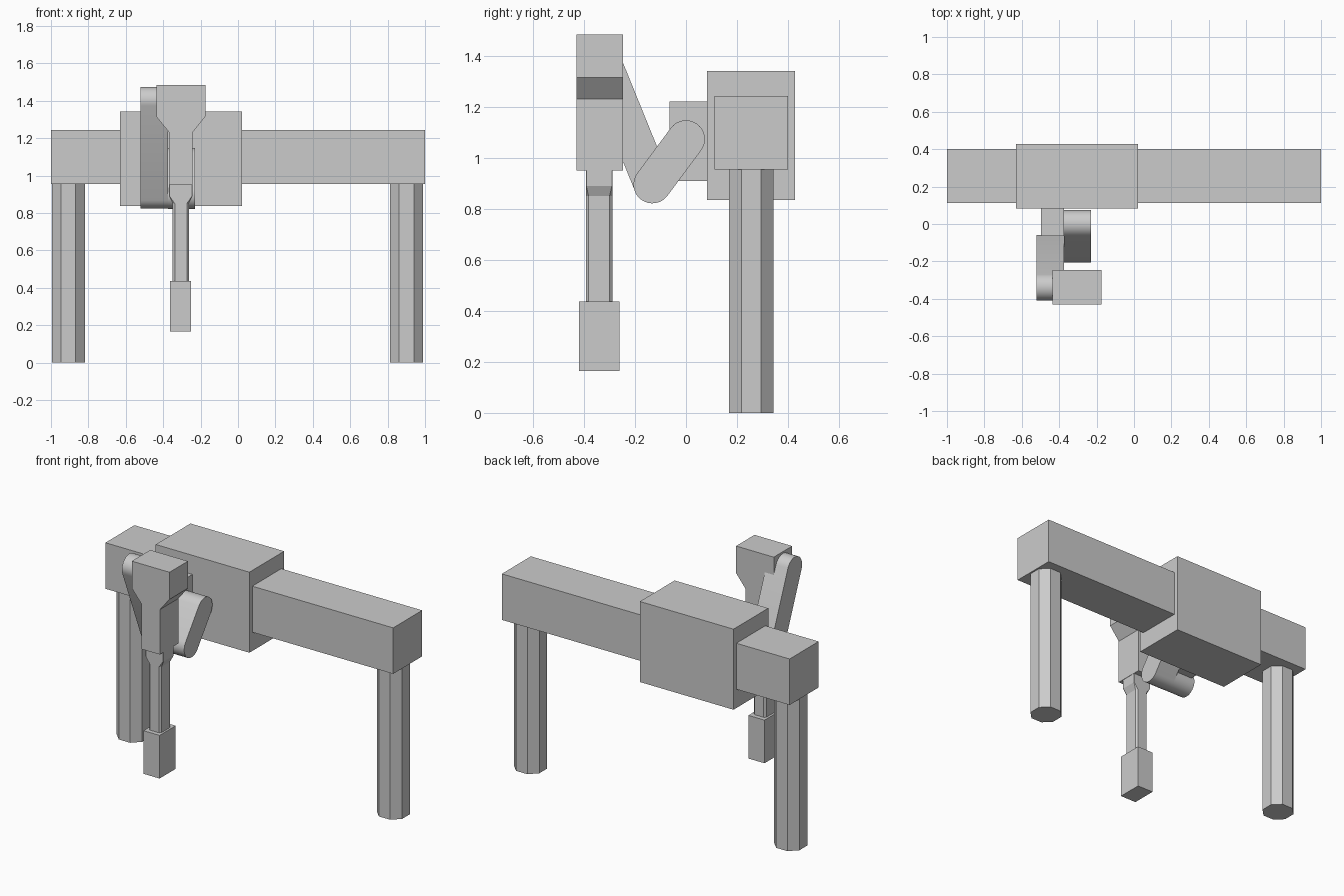
import bpy, bmesh
from math import pi, sin, cos, atan2, radians

if "Cube" in bpy.data.objects:
    bpy.data.objects.remove(bpy.data.objects["Cube"])


def loft(name, rings, smooth=False):
    """Closed solid through rings of equal point count."""
    bm = bmesh.new()
    loops = [[bm.verts.new(p) for p in ring] for ring in rings]
    n = len(rings[0])
    for a, b in zip(loops, loops[1:]):
        for i in range(n):
            j = (i + 1) % n
            bm.faces.new((a[i], a[j], b[j], b[i]))
    bm.faces.new(loops[0][::-1])
    bm.faces.new(loops[-1])
    bmesh.ops.recalc_face_normals(bm, faces=bm.faces)
    mesh = bpy.data.meshes.new(name)
    bm.to_mesh(mesh)
    bm.free()
    ob = bpy.data.objects.new(name, mesh)
    bpy.context.collection.objects.link(ob)
    if smooth:
        bpy.ops.object.select_all(action='DESELECT')
        ob.select_set(True)
        bpy.context.view_layer.objects.active = ob
        bpy.ops.object.shade_smooth_by_angle(angle=radians(30))
    return ob


def box(name, x0, x1, y0, y1, z0, z1):
    return loft(name, [[(x0, y0, z), (x1, y0, z), (x1, y1, z), (x0, y1, z)]
                       for z in (z0, z1)])


def octagon(cx, cy, z, hx, hy, c):
    """Horizontal rectangle with chamfered corners."""
    pts = [(hx, -hy + c), (hx, hy - c), (hx - c, hy), (-hx + c, hy),
           (-hx, hy - c), (-hx, -hy + c), (-hx + c, -hy), (hx - c, -hy)]
    return [(cx + x, cy + y, z) for x, y in pts]


def link(name, x0, x1, a, b, r, steps=16):
    """Round-ended arm link between two (y, z) pivots."""
    t = atan2(b[1] - a[1], b[0] - a[0])
    pts = []
    for (cy, cz), start in ((b, t - pi / 2), (a, t + pi / 2)):
        for i in range(steps + 1):
            u = start + pi * i / steps
            pts.append((cy + r * cos(u), cz + r * sin(u)))
    return loft(name, [[(x, y, z) for y, z in pts] for x in (x0, x1)], True)


# Gantry: beam, two octagonal legs, sliding carriage
box("beam", -1, 1, 0.112, 0.40, 0.954, 1.243)
for side, x in (("left", -0.907), ("right", 0.901)):
    loft(side + "_leg", [octagon(x, 0.256, z, 0.088, 0.088, 0.049)
                         for z in (0, 0.955)])
box("carriage", -0.63, 0.021, 0.083, 0.428, 0.836, 1.342)

# Folding arm
box("shoulder_bracket", -0.498, -0.375, -0.065, 0.084, 0.91, 1.222)
shoulder, elbow, wrist = (0.0, 1.074), (-0.132, 0.896), (-0.337, 1.401)
link("lower_link", -0.375, -0.23, shoulder, elbow, 0.074)
link("upper_link", -0.52, -0.375, elbow, wrist, 0.073)

# Tool head, wide at the top and narrowing to the neck
head = [(-0.369, 0.95), (-0.242, 0.95), (-0.242, 1.232), (-0.175, 1.315),
        (-0.175, 1.485), (-0.437, 1.485), (-0.437, 1.315), (-0.369, 1.232)]
loft("tool_head", [[(x, y, z) for x, z in head] for y in (-0.43, -0.247)])

# Rod: square collar tapering into a chamfered shaft
loft("tool_rod", [octagon(-0.306, -0.341, z, hx, 0.052, c) for z, hx, c in
                  ((0.43, 0.043, 0.011), (0.85, 0.043, 0.011),
                   (0.89, 0.062, 0.002), (0.955, 0.062, 0.002))])
box("tool_tip", -0.363, -0.251, -0.42, -0.261, 0.165, 0.436)
